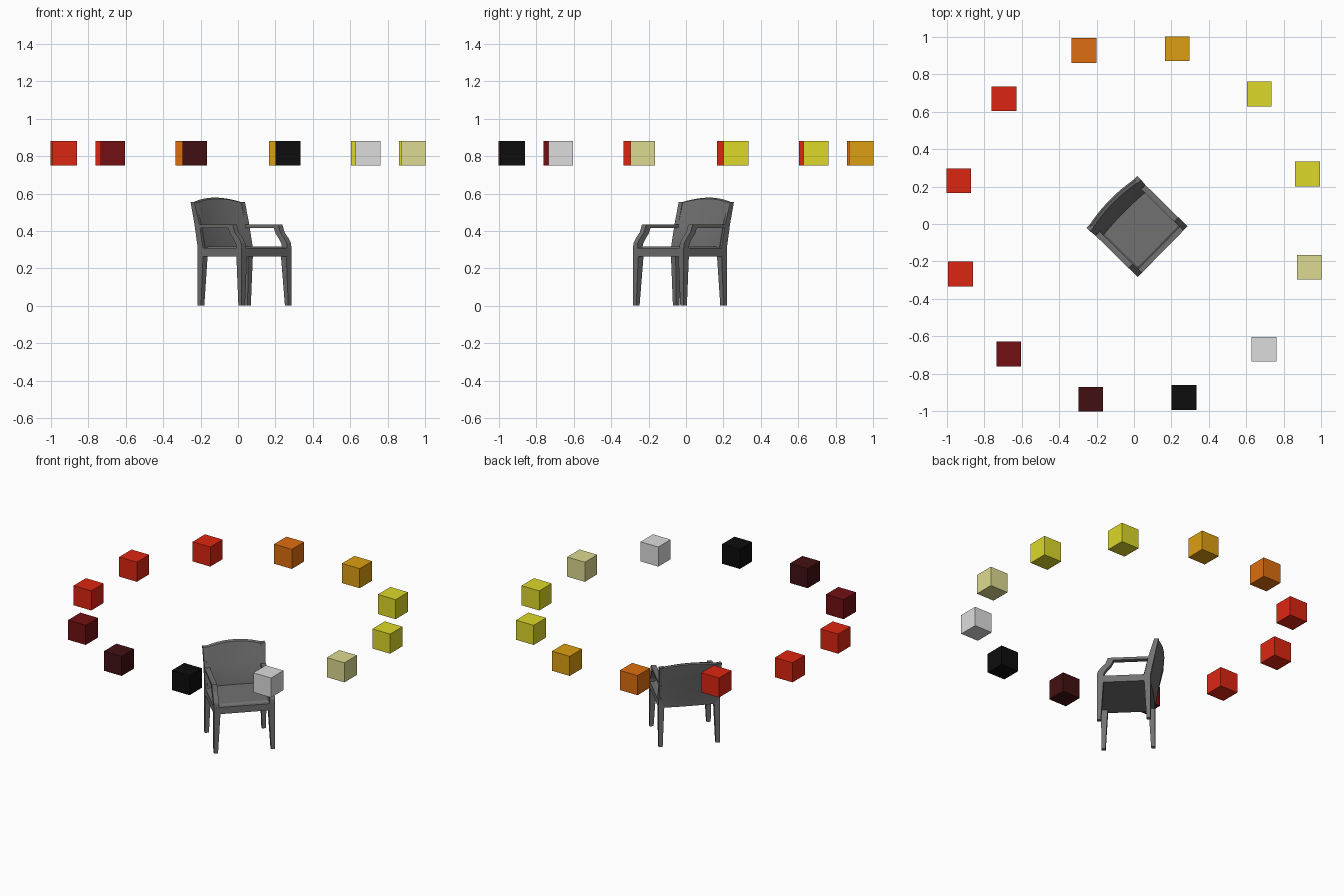
import bpy, bmesh, math
from mathutils import Matrix

default = bpy.data.objects.get("Cube")
if default:
    bpy.data.objects.remove(default, do_unlink=True)


def material(name, r, g, b):
    m = bpy.data.materials.new(name)
    m.use_nodes = True
    m.diffuse_color = (r, g, b, 1)
    m.node_tree.nodes["Principled BSDF"].inputs["Base Color"].default_value = (r, g, b, 1)
    return m


charcoal = material("charcoal", .165, .165, .165)
yellow = material("yellow", .72, .69, .022)
amber = material("amber", .72, .345, .006)
orange = material("orange", .72, .155, .005)
red = material("red", .72, .019, .006)
dark_red = material("dark red", .17, .005, .006)
maroon = material("maroon", .055, .005, .006)
black = material("black", .004, .004, .004)
light_grey = material("light grey", .72, .72, .72)
pale_yellow = material("pale yellow", .72, .7, .28)

# The chair is modelled facing -y, then turned to its place
CHAIR = Matrix.Translation((.0175, -.015, 0)) @ Matrix.Rotation(math.radians(45.5), 4, "Z")


def finish(name, bm, mat, matrix):
    bmesh.ops.recalc_face_normals(bm, faces=bm.faces)
    mesh = bpy.data.meshes.new(name)
    bm.to_mesh(mesh)
    bm.free()
    mesh.materials.append(mat)
    ob = bpy.data.objects.new(name, mesh)
    ob.matrix_world = matrix
    bpy.context.collection.objects.link(ob)
    return ob


def loft(name, rings, mat=charcoal, matrix=CHAIR):
    """Skin a row of equal point rings and cap both ends."""
    bm = bmesh.new()
    rows = [[bm.verts.new(p) for p in ring] for ring in rings]
    n = len(rows[0])
    for a, b in zip(rows, rows[1:]):
        for i in range(n):
            j = (i + 1) % n
            bm.faces.new((a[i], a[j], b[j], b[i]))
    bm.faces.new(rows[0])
    bm.faces.new(rows[-1])
    return finish(name, bm, mat, matrix)


def rect(x0, x1, y0, y1, z):
    return [(x0, y0, z), (x1, y0, z), (x1, y1, z), (x0, y1, z)]


# Parts on both sides
ARM = [(-.19, .305), (-.186, .335), (-.167, .362), (-.138, .392), (-.122, .433),
       (.15, .433), (.13, .416), (-.088, .416), (-.102, .386), (-.128, .356),
       (-.146, .33), (-.15, .305)]
for side, s in (("left", 1), ("right", -1)):
    w = .19 * s
    # Front leg, tapered from the inside
    loft(side + "_front_leg", [rect(w, w - .025 * s, -.19, -.165, 0),
                               rect(w, w - .04 * s, -.19, -.15, .265),
                               rect(w, w - .04 * s, -.19, -.15, .308)])
    # Back leg that runs on as the leaning back post
    loft(side + "_back_post", [rect(w, w - .025 * s, .115, .14, 0),
                               rect(w, w - .035 * s, .1, .14, .265),
                               rect(w, w - .03 * s, .1, .14, .31),
                               rect(w, w - .028 * s, .128, .165, .44),
                               rect(w * 1.02, w - .024 * s, .163, .19, .555)])
    # Armrest with its curved front support
    loft(side + "_armrest", [[(x, y, z) for y, z in ARM] for x in (w, w - .032 * s)])
    # Side rail
    loft(side + "_side_rail", [rect(w, w - .03 * s, -.155, .11, z) for z in (.263, .308)])

# Seat
loft("front_rail", [rect(-.155, .155, -.19, -.16, z) for z in (.263, .308)])
loft("seat_cushion", [rect(-.162, .162, -.165, .11, .263),
                      rect(-.162, .162, -.165, .11, .308),
                      rect(-.15, .15, -.153, .11, .316)])


# Curved backrest panel, bowed in plan and along its top edge
def back_ring(u):
    bow = 1 - u * u
    x, top, b = .178 * u, .555 + .023 * bow, .018 * bow
    return [(x, .1 + b * .3, .263), (x, .138 + b * .3, .263), (x, .142 + b * .4, .31),
            (x, .166 + b, .44), (x, .188 + b, top - .006), (x, .18 + b, top),
            (x, .163 + b, top - .006), (x, .125 + b, .44), (x, .095 + b * .5, .31)]


backrest = loft("backrest", [back_ring(i / 6) for i in range(-6, 7)])
for ob in (backrest,):
    bpy.context.view_layer.objects.active = ob
    ob.select_set(True)
    bpy.ops.object.shade_smooth_by_angle(angle=math.radians(25))
    ob.select_set(False)

# Ring of twelve floating cubes, counterclockwise
RING = [yellow, yellow, amber, orange, red, red, red, dark_red, maroon, black,
        light_grey, pale_yellow]
for i, mat in enumerate(RING):
    a = math.radians(16.1 + 30 * i)
    bm = bmesh.new()
    bmesh.ops.create_cube(bm, size=.132)
    place = Matrix.Translation((.965 * math.cos(a), .965 * math.sin(a), .815))
    finish(f"floating_cube_{i + 1}", bm, mat, place)
